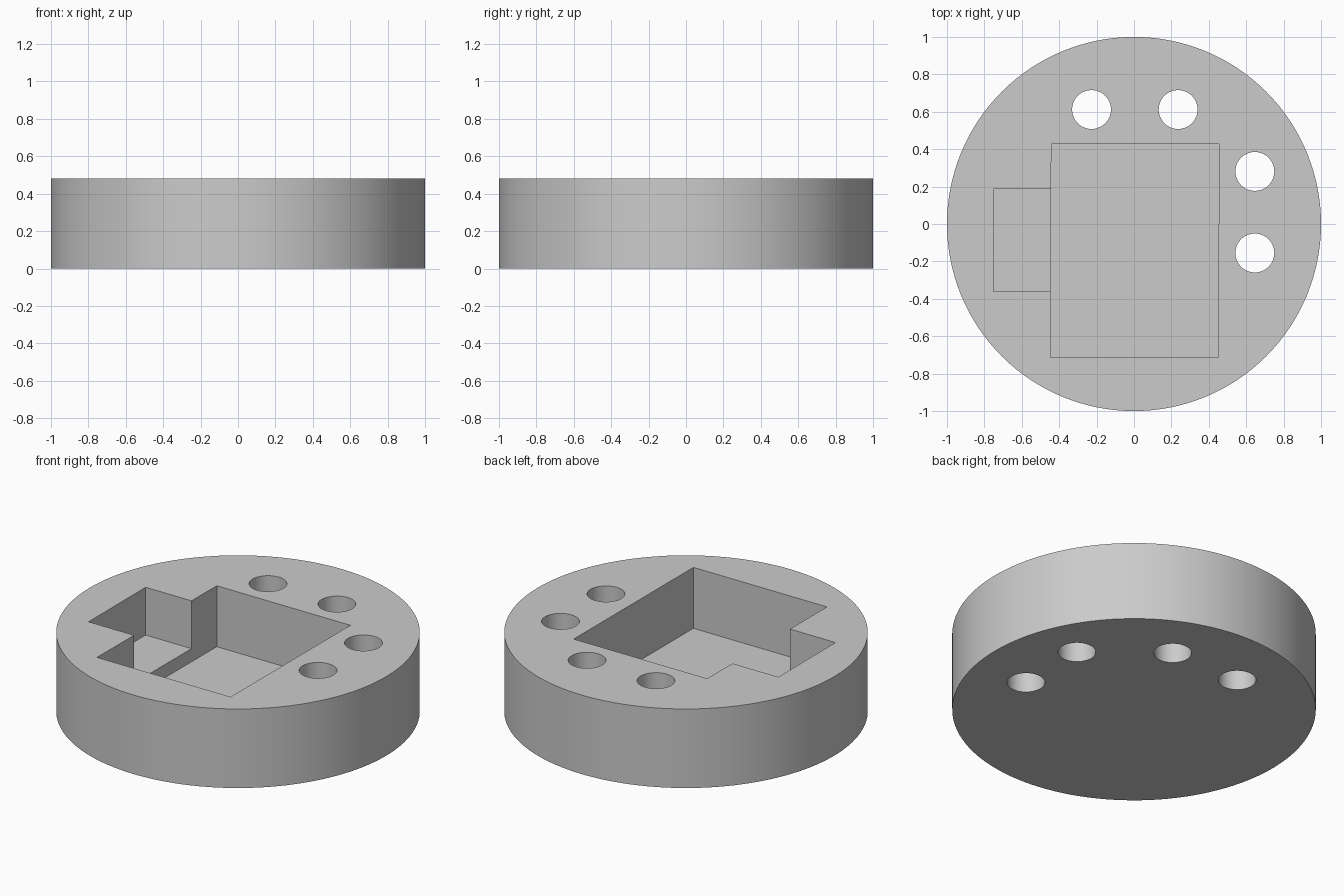
import bpy
import bmesh

HEIGHT = 0.48
POCKET_FLOOR = 0.11
NOTCH_FLOOR = 0.19
HOLE_RADIUS = 0.104
TOP = HEIGHT + 0.2

if "Cube" in bpy.data.objects:
    bpy.data.objects.remove(bpy.data.objects["Cube"], do_unlink=True)

grey = bpy.data.materials.new("plain grey")
grey.use_nodes = True
colour = (0.6, 0.6, 0.6, 1)
grey.diffuse_color = colour
grey.node_tree.nodes["Principled BSDF"].inputs["Base Color"].default_value = colour


def add_object(name, bm):
    mesh = bpy.data.meshes.new(name)
    bm.to_mesh(mesh)
    bm.free()
    mesh.materials.append(grey)
    obj = bpy.data.objects.new(name, mesh)
    bpy.context.collection.objects.link(obj)
    return obj


def prism(name, outline, z0, z1):
    """Extrude a counter-clockwise outline from z0 to z1."""
    bm = bmesh.new()
    base = bm.faces.new([bm.verts.new((x, y, z0)) for x, y in outline])
    new = bmesh.ops.extrude_face_region(bm, geom=[base])["geom"]
    verts = [v for v in new if isinstance(v, bmesh.types.BMVert)]
    bmesh.ops.translate(bm, verts=verts, vec=(0, 0, z1 - z0))
    bmesh.ops.recalc_face_normals(bm, faces=bm.faces)
    return add_object(name, bm)


def cylinder(name, x, y, radius, z0, z1, sides):
    bm = bmesh.new()
    bmesh.ops.create_cone(bm, cap_ends=True, segments=sides,
                          radius1=radius, radius2=radius, depth=z1 - z0)
    bmesh.ops.translate(bm, verts=bm.verts, vec=(x, y, (z0 + z1) / 2))
    return add_object(name, bm)


# Round body
body = cylinder("round_base", 0, 0, 1, 0, HEIGHT, 128)

# Main pocket, shallower side notch overlapping it, and through holes
cutters = [
    prism("pocket_cutter", [(-0.447, -0.714), (0.45, -0.714),
                            (0.455, 0.428), (-0.442, 0.428)], POCKET_FLOOR, TOP),
    prism("notch_cutter", [(-0.751, -0.361), (-0.3, -0.361),
                           (-0.3, 0.187), (-0.751, 0.187)], NOTCH_FLOOR, TOP),
]
for x, y in [(-0.227, 0.612), (0.236, 0.612), (0.646, 0.281), (0.646, -0.155)]:
    cutters.append(cylinder("hole_cutter", x, y, HOLE_RADIUS, -0.2, TOP, 40))

# Cut each shape away, then discard the cutters
bpy.context.view_layer.objects.active = body
for cutter in cutters:
    cutter.hide_render = True
    cut = body.modifiers.new("cut", 'BOOLEAN')
    cut.operation = 'DIFFERENCE'
    cut.solver = 'EXACT'
    cut.object = cutter
    bpy.ops.object.modifier_apply(modifier=cut.name)
    bpy.data.objects.remove(cutter, do_unlink=True)

# Smooth round walls with crisp rims
bpy.ops.object.select_all(action='DESELECT')
body.select_set(True)
bpy.ops.object.shade_smooth_by_angle(angle=0.52)
